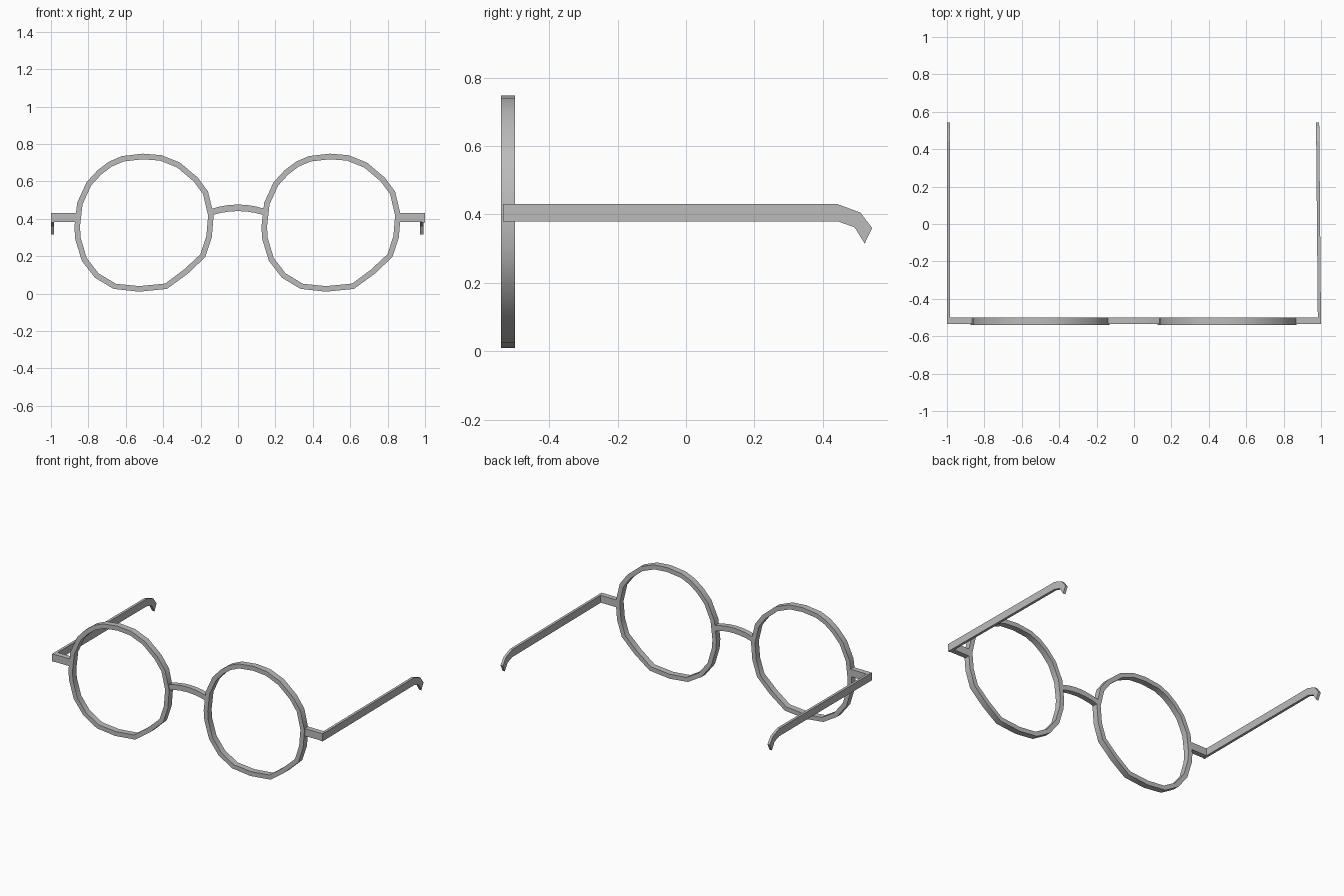
import bpy
import bmesh
from mathutils import Vector

cube = bpy.data.objects.get("Cube")
if cube:
    bpy.data.objects.remove(cube, do_unlink=True)

grey = bpy.data.materials.new("frame_grey")
grey.use_nodes = True
colour = (0.5, 0.5, 0.5, 1)
grey.diffuse_color = colour
grey.node_tree.nodes["Principled BSDF"].inputs["Base Color"].default_value = colour

FRONT, BACK = -0.535, -0.5


def finish(bm, name, smooth=False):
    """Turn a bmesh into a named, coloured object."""
    bmesh.ops.recalc_face_normals(bm, faces=bm.faces)
    mesh = bpy.data.meshes.new(name)
    bm.to_mesh(mesh)
    bm.free()
    mesh.materials.append(grey)
    obj = bpy.data.objects.new(name, mesh)
    bpy.context.collection.objects.link(obj)
    if smooth:
        bpy.ops.object.select_all(action="DESELECT")
        obj.select_set(True)
        bpy.context.view_layer.objects.active = obj
        bpy.ops.object.shade_smooth_by_angle(angle=0.55)
    return obj


def band(name, loops, closed):
    """Skin a row of four-cornered cross-sections."""
    bm = bmesh.new()
    rings = [[bm.verts.new(corner) for corner in loop] for loop in loops]
    pairs = list(zip(rings, rings[1:]))
    if closed:
        pairs.append((rings[-1], rings[0]))
    else:
        bm.faces.new(rings[0])
        bm.faces.new(rings[-1])
    for a, b in pairs:
        for i in range(4):
            j = (i + 1) % 4
            bm.faces.new((a[i], a[j], b[j], b[i]))
    return finish(bm, name, smooth=True)


def section(outer, inner, front=FRONT):
    """Rectangular cross-section between two points of the front plane."""
    (ox, oz), (ix, iz) = outer, inner
    return [(ox, front, oz), (ox, BACK, oz), (ix, BACK, iz), (ix, front, iz)]


# Hand-shaped lens outline, relative to the lens centre in x
outline = [(-.03, .01), (.12, .025), (.23, .105), (.325, .195), (.36, .3),
           (.37, .42), (.34, .545), (.285, .62), (.19, .7), (.09, .74),
           (-.01, .748), (-.12, .735), (-.19, .705), (-.25, .66),
           (-.31, .595), (-.36, .485), (-.375, .355), (-.37, .29),
           (-.335, .175), (-.265, .085), (-.165, .025)]
centre = Vector((0, 0.38))


def rim(name, x):
    loops = []
    for point in outline:
        p = Vector(point)
        inner = p - (p - centre).normalized() * 0.03
        shift = Vector((x, 0))
        loops.append(section(p + shift, inner + shift, FRONT - 0.006))
    band(name, loops, closed=True)


rim("right_rim", -0.5)
rim("left_rim", 0.5)

# Arched bridge between the rims
arch = []
for i in range(7):
    t = i / 3 - 1
    z = 0.476 - 0.022 * t * t
    arch.append(section((t * 0.14, z), (t * 0.14, z - 0.035)))
band("bridge", arch, closed=False)

# Short end pieces joining the rims to the temples
for name, side in (("right_end_piece", -1), ("left_end_piece", 1)):
    xs = (side * 0.86, side * 0.998)
    band(name, [section((x, 0.431), (x, 0.382)) for x in xs], closed=False)

# Temples with a hooked tip, the left one leaning slightly inward
profile = [(FRONT, .38), (.443, .38), (.493, .362), (.522, .315),
           (.544, .36), (.51, .405), (.443, .43), (FRONT, .43)]


def temple(name, side, lean):
    bm = bmesh.new()
    face = bm.faces.new([bm.verts.new((side, y, z)) for y, z in profile])
    grown = bmesh.ops.extrude_face_region(bm, geom=[face])
    verts = [g for g in grown["geom"] if isinstance(g, bmesh.types.BMVert)]
    bmesh.ops.translate(bm, verts=verts, vec=(-side * 0.017, 0, 0))
    for v in bm.verts:
        v.co.x -= side * lean * (v.co.y - FRONT)
    finish(bm, name)


temple("right_temple", -1, 0)
temple("left_temple", 1, 0.009)
